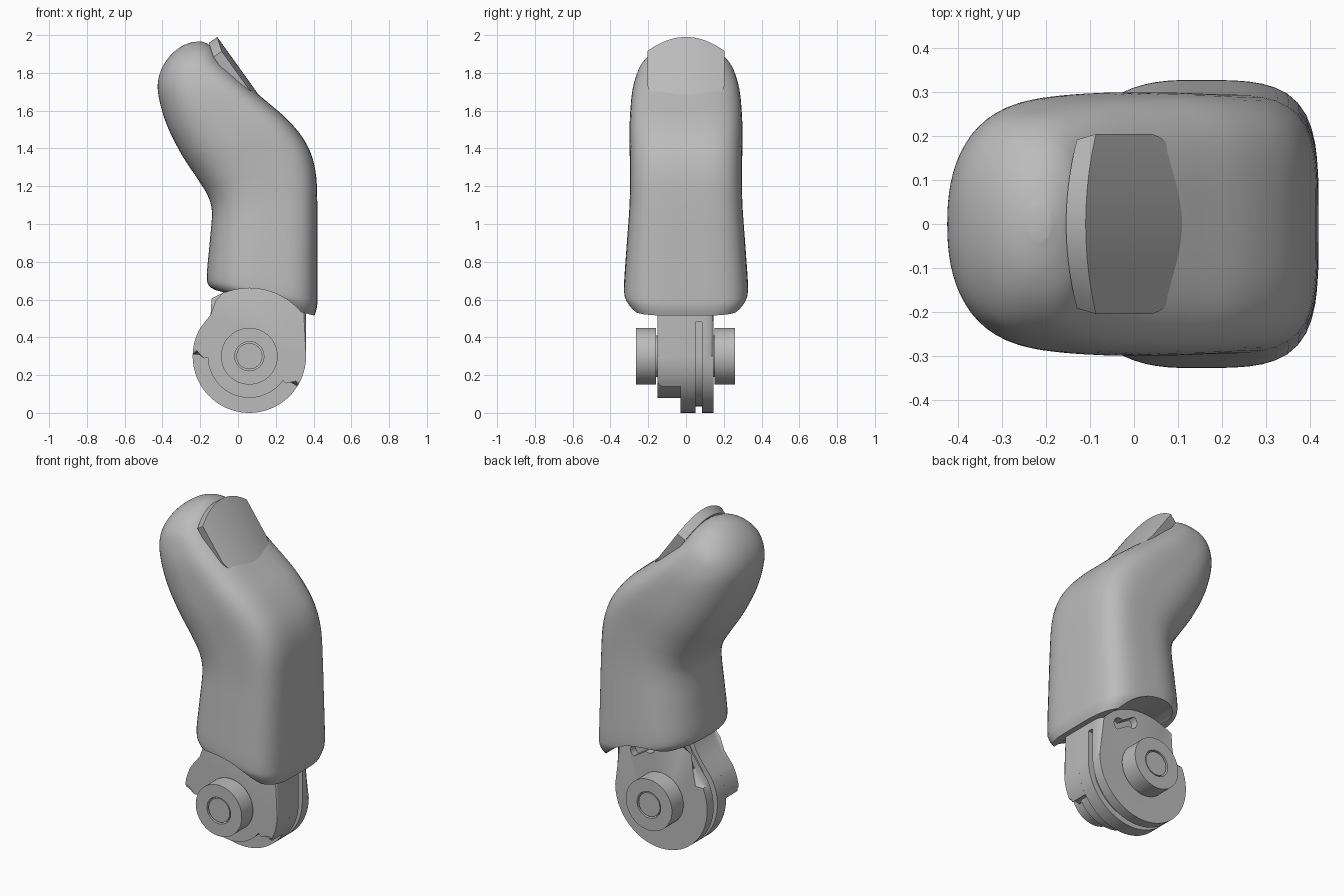
import bpy, bmesh
from math import sin, cos, pi, radians, sqrt
from mathutils import Vector

cube = bpy.data.objects.get("Cube")
if cube:
    bpy.data.objects.remove(cube)

grey = bpy.data.materials.new("plain_grey")
grey.use_nodes = True
tone = (0.5, 0.5, 0.5, 1)
grey.diffuse_color = tone
grey.node_tree.nodes["Principled BSDF"].inputs["Base Color"].default_value = tone

AX, AZ = 0.06, 0.3          # hinge axis
KNUCKLE, GROOVE, LEDGE = 0.3, 0.265, 0.22


def finish(bm, name):
    bmesh.ops.recalc_face_normals(bm, faces=bm.faces)
    mesh = bpy.data.meshes.new(name)
    bm.to_mesh(mesh)
    bm.free()
    mesh.materials.append(grey)
    obj = bpy.data.objects.new(name, mesh)
    bpy.context.collection.objects.link(obj)
    return obj


def activate(obj):
    bpy.ops.object.select_all(action='DESELECT')
    obj.select_set(True)
    bpy.context.view_layer.objects.active = obj


def smooth(obj, angle=35):
    activate(obj)
    bpy.ops.object.shade_smooth_by_angle(angle=radians(angle))


def apply(obj, kind, **settings):
    mod = obj.modifiers.new(kind.title(), kind)
    for key, value in settings.items():
        setattr(mod, key, value)
    activate(obj)
    bpy.ops.object.modifier_apply(modifier=mod.name)


def cut(obj, cutter):
    apply(obj, 'BOOLEAN', object=cutter, operation='DIFFERENCE', solver='EXACT')
    bpy.data.objects.remove(cutter)


def arc(r, start, end, steps=40, x=AX, z=AZ):
    angles = [radians(start + (end - start) * i / steps) for i in range(steps + 1)]
    return [(x + r * cos(a), z + r * sin(a)) for a in angles]


def plate(name, outline, y0, y1, round_y=None, radius=0.0):
    """Extrude an x-z outline along y, optionally rounding the rim at one end."""
    bm = bmesh.new()
    near, far = ([bm.verts.new((x, y, z)) for x, z in outline] for y in (y0, y1))
    bm.faces.new(near)
    bm.faces.new(far)
    for i in range(len(near)):
        j = i - 1
        bm.faces.new((near[j], near[i], far[i], far[j]))
    if round_y is not None:
        rim = [e for e in bm.edges if all(abs(v.co.y - round_y) < 1e-5 for v in e.verts)]
        bmesh.ops.bevel(bm, geom=rim, offset=radius, segments=5, profile=0.5, affect='EDGES')
    return finish(bm, name)


def disc(name, r, y0, y1):
    return plate(name, arc(r, 0, 354, 59), y0, y1)


# Finger shell: palm x, palm z, back x, back z, half width
sections = [
    (-.12, .65, .405, .515, .29), (-.155, .675, .418, .56, .318),
    (-.165, .73, .42, .62, .328), (-.15, .9, .42, .85, .315),
    (-.138, 1.06, .42, 1.1, .3), (-.16, 1.15, .41, 1.28, .296),
    (-.215, 1.24, .365, 1.42, .297), (-.3, 1.37, .27, 1.545, .3),
    (-.375, 1.52, .15, 1.65, .295), (-.415, 1.65, .05, 1.735, .285),
    (-.425, 1.74, -.03, 1.81, .265), (-.405, 1.82, -.09, 1.87, .235),
    (-.36, 1.89, -.12, 1.92, .18), (-.3, 1.94, -.155, 1.95, .11),
    (-.24, 1.964, -.19, 1.966, .035),
]


def spline(rows, steps=5):
    out = []
    for i in range(len(rows) - 1):
        a, b, c, d = (rows[max(0, min(len(rows) - 1, i + k))] for k in (-1, 0, 1, 2))
        for s in range(steps):
            t = s / steps
            out.append([q + t / 2 * (r - p + t * (2*p - 5*q + 4*r - s2 + t * (3*(q - r) + s2 - p)))
                        for p, q, r, s2 in zip(a, b, c, d)])
    return out + [list(rows[-1])]


def ring(bm, px, pz, bx, bz, w, f, count=72):
    verts = []
    for k in range(count):
        c, s = cos(2 * pi * k / count), sin(2 * pi * k / count)
        blend = min(1, max(0, (f - 0.55) / 0.4))      # rounder towards the tip
        n = (4 if c > 0 else 2.5) * (1 - blend) + 2 * blend
        size = (abs(c) ** n + abs(s) ** n) ** (-1 / n)
        h = (1 + c * size) / 2
        verts.append(bm.verts.new((px + (bx - px) * h, w * s * size, pz + (bz - pz) * h)))
    return verts


bm = bmesh.new()
rows = spline(sections)
rings = [ring(bm, *row, i / (len(rows) - 1)) for i, row in enumerate(rows)]
for a, b in zip(rings, rings[1:]):
    for k in range(len(a)):
        bm.faces.new((a[k - 1], a[k], b[k], b[k - 1]))
bm.faces.new(rings[0])
bm.faces.new(rings[-1])
shell = finish(bm, "finger_shell")
cut(shell, disc("hinge_clearance", 0.36, -0.5, 0.5))
smooth(shell, 40)

# Fingernail: gently arched plate with a curved tip and rounded root
bm = bmesh.new()
origin = Vector((-0.11, 0, 1.99))
along, normal = Vector((0.583, 0, -0.812)), Vector((0.812, 0, 0.583))
half, corner, length, cols, lines = 0.205, 0.11, 0.392, 40, 12
grid = []
for i in range(cols + 1):
    v = -half * cos(pi * i / cols)
    q = (v / half) ** 2
    over = max(0, abs(v) - (half - corner))
    start = 0.075 * q
    end = length - corner + sqrt(max(0, corner ** 2 - over ** 2))
    grid.append([bm.verts.new(origin + along * (start + (end - start) * j / lines)
                              - normal * 0.025 * q + Vector((0, v, 0)))
                 for j in range(lines + 1)])
for a, b in zip(grid, grid[1:]):
    for j in range(lines):
        bm.faces.new((a[j], a[j + 1], b[j + 1], b[j]))
nail = finish(bm, "fingernail")
if nail.data.polygons[0].normal.dot(normal) < 0:
    nail.data.flip_normals()
apply(nail, 'SOLIDIFY', thickness=0.055, offset=-1)
smooth(nail)

# Knuckle: layered plates sharing one outline
top = [(0.36, 0.7), (-0.06, 0.7), (-0.08, 0.635), (-0.1, 0.585), (-0.145, 0.52)]
full = top + arc(KNUCKLE, 150, 360)
stepped = top + arc(KNUCKLE, 150, 178, 8) + arc(LEDGE, 178, 328) + arc(KNUCKLE, 328, 360, 8)
slotted = ([(0.36, 0.7), (-0.03, 0.7), (-0.05, 0.635), (-0.07, 0.585), (-0.115, 0.52)]
           + arc(GROOVE, 150, 360) + [(AX + GROOVE, 0.48), (0.36, 0.48)])
smooth(plate("knuckle_front", stepped, -0.15, -0.03, -0.15, 0.02))
smooth(plate("knuckle_middle", full, -0.03, 0.05))
smooth(plate("knuckle_groove", slotted, 0.05, 0.085))
back = plate("knuckle_back", full, 0.085, 0.145, 0.145, 0.045)
hole = arc(0.04, -60, 120, 12, 0.22, 0.53) + arc(0.04, 120, 300, 12, 0.14, 0.58)
cut(back, plate("cable_hole_cutter", hole, 0.1, 0.3))
smooth(back)

# Hinge: neck, hollow boss and recessed pin on each side
for side, label, y0, y1 in ((-1, "front", 0.16, 0.265), (1, "back", 0.152, 0.26)):
    smooth(disc(label + "_hinge_neck", 0.11, side * 0.1, side * (y0 + 0.01)))
    boss = disc(label + "_hinge_boss", 0.15, side * y0, side * y1)
    cut(boss, disc("pin_recess", 0.077, side * (y1 - 0.04), side * (y1 + 0.1)))
    smooth(boss)
    smooth(disc(label + "_hinge_pin", 0.069, side * (y1 - 0.05), side * (y1 - 0.004)))
